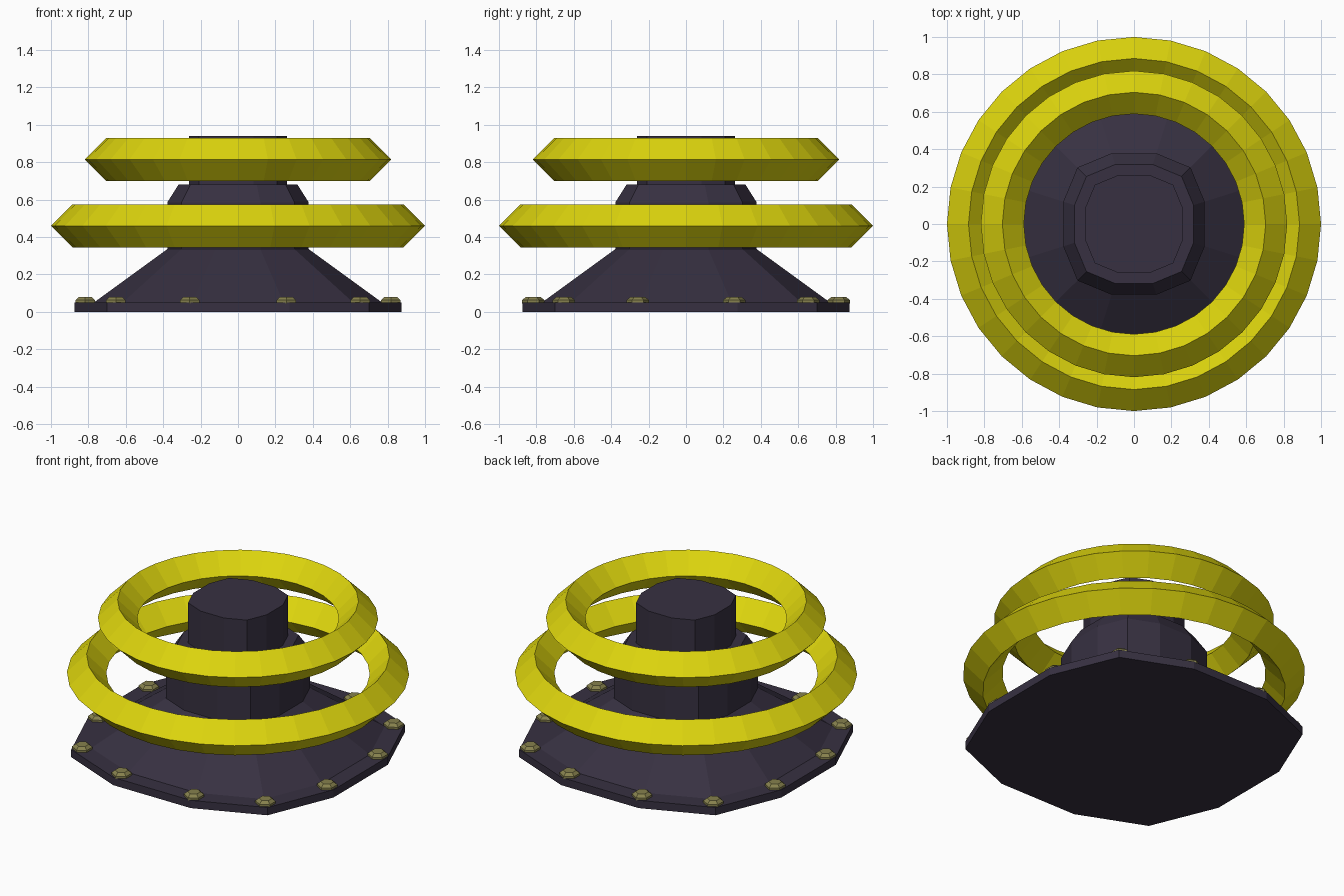
import bpy, bmesh, math

if "Cube" in bpy.data.objects:
    bpy.data.objects.remove(bpy.data.objects["Cube"], do_unlink=True)


def material(name, color):
    mat = bpy.data.materials.new(name)
    mat.use_nodes = True
    mat.diffuse_color = (*color, 1)
    mat.node_tree.nodes["Principled BSDF"].inputs["Base Color"].default_value = (*color, 1)
    return mat


YELLOW = material("bright yellow", (0.72, 0.66, 0.004))
DARK = material("dark purple grey", (0.038, 0.03, 0.053))
OLIVE = material("olive metal", (0.24, 0.22, 0.075))


def rounded_square(half):
    """Twelve points: a square whose corners are bevelled in two steps."""
    flat = half * 0.316
    radius = half - flat
    points = []
    for quarter in range(4):
        turn = math.radians(90 * quarter)
        for step in range(3):
            a = math.radians(45 * step)
            x, y = flat + radius * math.cos(a), flat + radius * math.sin(a)
            points.append((x * math.cos(turn) - y * math.sin(turn),
                           x * math.sin(turn) + y * math.cos(turn)))
    return points


def hexagon(radius):
    return [(radius * math.sin(math.tau * i / 6), radius * math.cos(-math.tau * i / 6))
            for i in range(6)]


def stack(name, outline, levels, mat, center=(0, 0)):
    """Closed solid through outlines of the given (size, height) levels."""
    bm = bmesh.new()
    loops = [[bm.verts.new((x + center[0], y + center[1], z)) for x, y in outline(size)]
             for size, z in levels]
    for low, high in zip(loops, loops[1:]):
        n = len(low)
        for i in range(n):
            j = (i + 1) % n
            bm.faces.new((low[i], low[j], high[j], high[i]))
    bm.faces.new(loops[0][::-1])
    bm.faces.new(loops[-1])
    bmesh.ops.recalc_face_normals(bm, faces=bm.faces)
    mesh = bpy.data.meshes.new(name)
    bm.to_mesh(mesh)
    bm.free()
    mesh.materials.append(mat)
    obj = bpy.data.objects.new(name, mesh)
    bpy.context.collection.objects.link(obj)
    return obj


# Body: flanged base, collar and central post
stack("mounting_base", rounded_square,
      [(0.875, 0), (0.875, 0.05), (0.77, 0.05), (0.378, 0.335)], DARK)
stack("collar", rounded_square, [(0.378, 0.3), (0.378, 0.585), (0.318, 0.68)], DARK)
stack("center_post", rounded_square, [(0.262, 0.6), (0.262, 0.94)], DARK)

# Bolts around the flange, one at each corner of the outline
for i, spot in enumerate(rounded_square(0.817)):
    stack(f"bolt_{i + 1}", hexagon, [(0.06, 0.045), (0.06, 0.063), (0.038, 0.08)],
          OLIVE, spot)

# Floating rings with a diamond cross-section
for name, radius, height in (("lower_ring", 0.885, 0.46), ("upper_ring", 0.704, 0.815)):
    bpy.ops.mesh.primitive_torus_add(major_radius=radius, minor_radius=0.115,
                                     major_segments=32, minor_segments=4,
                                     location=(0, 0, height))
    ring = bpy.context.object
    ring.name = name
    ring.data.materials.append(YELLOW)
    bpy.ops.object.shade_flat()
